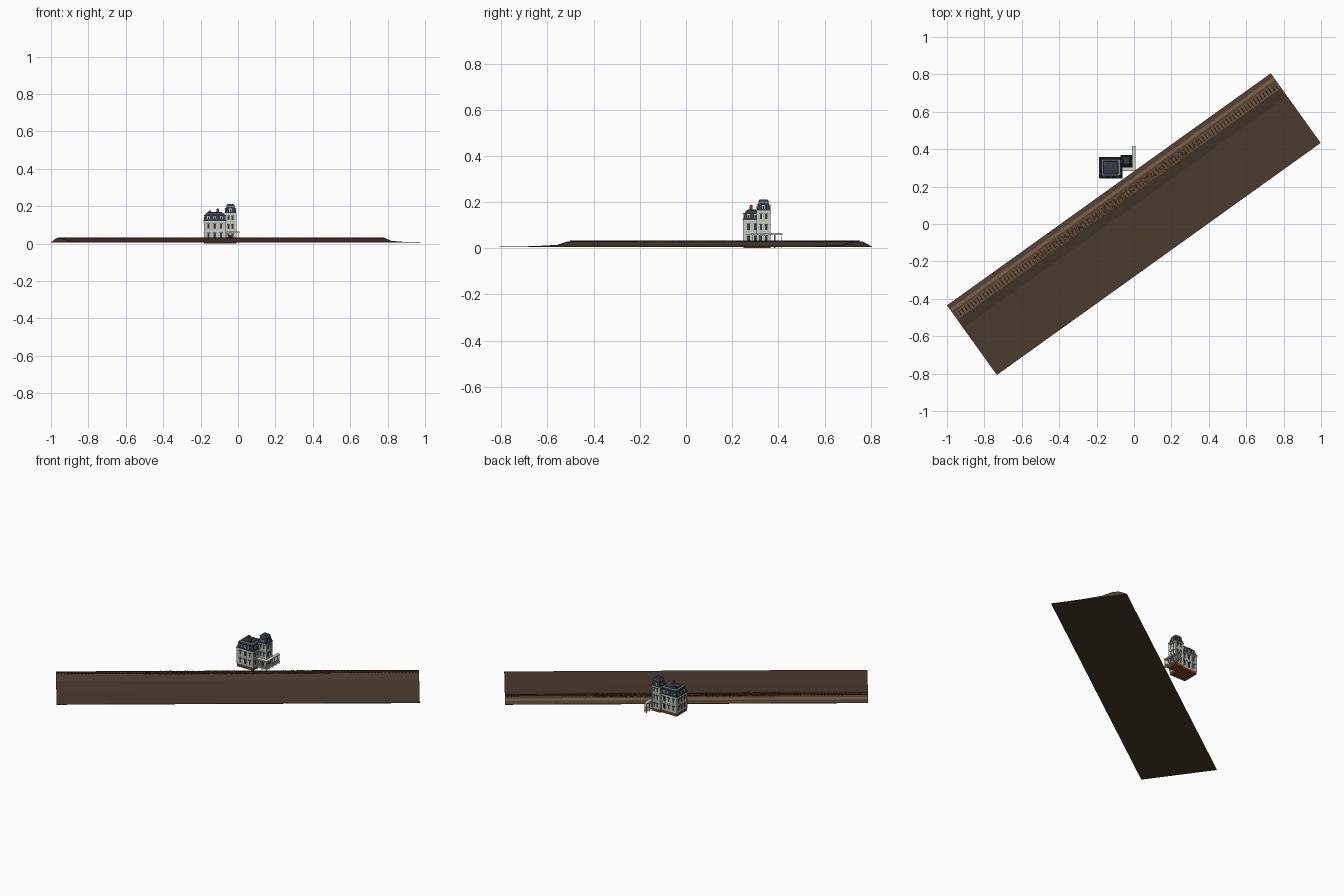
import bpy, bmesh, math, random
from mathutils import Vector, Matrix

if "Cube" in bpy.data.objects:
    bpy.data.objects.remove(bpy.data.objects["Cube"])
random.seed(4)


def material(name, rgb):
    lin = [(c / 255 / 12.92 if c < 11 else ((c / 255 + 0.055) / 1.055) ** 2.4) for c in rgb]
    m = bpy.data.materials.new(name)
    m.use_nodes = True
    m.diffuse_color = (*lin, 1)
    m.node_tree.nodes["Principled BSDF"].inputs["Base Color"].default_value = (*lin, 1)
    return m


EARTH = material("earth", (75, 59, 46))
PATH = material("path", (112, 88, 62))
BALLAST = material("ballast", (102, 82, 60))
TIMBER = material("dark timber", (48, 36, 27))
RUST = material("rusty steel", (92, 56, 36))
WALL = material("pale wall", (190, 196, 178))
TRIM = material("trim", (214, 214, 204))
SLATE = material("slate", (44, 58, 66))
GLASS = material("dark glass", (50, 60, 72))
BRICK = material("brick", (132, 64, 42))


def finish(name, bm, mats):
    bmesh.ops.recalc_face_normals(bm, faces=bm.faces)
    me = bpy.data.meshes.new(name)
    bm.to_mesh(me)
    bm.free()
    for m in mats:
        me.materials.append(m)
    ob = bpy.data.objects.new(name, me)
    bpy.context.scene.collection.objects.link(ob)
    return ob


def add_box(bm, x0, x1, y0, y1, z0, z1, inset=0, mat=0, turn=0):
    """Box whose top may be inset, to make a mansard."""
    c = Vector(((x0 + x1) / 2, (y0 + y1) / 2, (z0 + z1) / 2))
    size = Matrix.Diagonal((x1 - x0, y1 - y0, z1 - z0, 1))
    res = bmesh.ops.create_cube(bm, size=1, matrix=Matrix.Translation(c) @ Matrix.Rotation(turn, 4, 'Z') @ size)
    for v in res["verts"]:
        if inset and v.co.z > c.z:
            v.co.x -= math.copysign(inset, v.co.x - c.x)
            v.co.y -= math.copysign(inset, v.co.y - c.y)
        for f in v.link_faces:
            f.material_index = mat


def boxes(name, mat, dims):
    bm = bmesh.new()
    for d in dims:
        add_box(bm, *d)
    return finish(name, bm, [mat])


# Embankment strip: one profile swept along the slanted line
LENGTH = 2.13
CORNER, ANGLE = (-1.0, -0.435, 0), math.atan2(0.5825, 0.8128)
profile = [(0, .007), (.025, .019), (.042, .026), (.052, .03), (.095, .03),
           (.15, .015), (.27, .009), (.458, .007), (.458, .005), (0, .005)]
bm = bmesh.new()
ends = [[bm.verts.new((u, -v, z)) for v, z in profile] for u in (0, LENGTH)]
for i in range(len(profile)):
    j = (i + 1) % len(profile)
    f = bm.faces.new((ends[0][i], ends[0][j], ends[1][j], ends[1][i]))
    f.material_index = {1: 1, 3: 2}.get(i, 0)
for ring in ends:
    bm.faces.new(ring)
parts = [finish("embankment", bm, [EARTH, PATH, BALLAST])]

# Sleepers and rails
sleepers = [(u * .02 + .01, u * .02 + .016, -.09, -.057, .0295, .032) for u in range(106)]
parts.append(boxes("sleepers", TIMBER, sleepers))
parts.append(boxes("rails", RUST, [(0, LENGTH, v, v + .0015, .031, .034) for v in (-.083, -.066)]))

# Rubble scattered along the middle stretch
bm = bmesh.new()
for i in range(1500):
    u, v = random.uniform(.52, 1.61), -random.uniform(.053, .094)
    s = random.uniform(.002, .004)
    add_box(bm, u - s, u + s, v - s / 2, v + s / 2, .0295, .032 + s / 4, 0,
            random.choice((0, 0, 0, 1, 2)), random.uniform(0, 3))
parts.append(finish("rubble", bm, [TIMBER, RUST, BALLAST]))
for ob in parts:
    ob.location = CORNER
    ob.rotation_euler.z = ANGLE

# House: main block and tower as (x0, x1, y0, y1)
MAIN = (-.18, -.068, .25, .353)
TOWER = (-.068, -.012, .308, .364)


def grow(r, d):
    return (r[0] - d, r[1] + d, r[2] - d, r[3] + d)


boxes("foundation", BRICK, [(*grow(r, .002), 0, .016) for r in (MAIN, TOWER)])
boxes("main_walls", WALL, [(*MAIN, .016, .122)])
boxes("tower_walls", WALL, [(*TOWER, .016, .163)])
boxes("cornices", TRIM, [(*grow(MAIN, .004), .116, .122), (*grow(TOWER, .003), .157, .163),
                         (*grow(MAIN, .0015), .066, .069), (*grow(TOWER, .0015), .066, .069),
                         (*grow(TOWER, .0015), .112, .115)])
boxes("eaves", SLATE, [(*grow(MAIN, .006), .122, .125), (*grow(TOWER, .005), .163, .166)])
boxes("mansard_roofs", SLATE, [(*grow(MAIN, .003), .125, .162, .012),
                               (*grow(TOWER, .002), .166, .2, .009)])
boxes("roof_curbs", TRIM, [(*grow(MAIN, -.008), .161, .164), (*grow(TOWER, -.005), .199, .203)])
boxes("roof_tops", GLASS, [(*grow(MAIN, -.012), .162, .168, .006), (*grow(TOWER, -.004), .203, .212, .008)])
boxes("corner_posts", TRIM, [(x - .003, x + .003, y - .003, y + .003, .016, top)
                             for r, top in ((MAIN, .118), (TOWER, .16))
                             for x in r[:2] for y in r[2:]])


# Windows and dormers on all four sides of a block
def wall_rect(r, side, t, w, out, depth):
    """Rectangle w wide at fraction t of one wall, reaching out and in."""
    x0, x1, y0, y1 = r
    if side in "fb":
        c = x0 + (x1 - x0) * t
        a, b = (y0 - out, y0 + depth) if side == "f" else (y1 - depth, y1 + out)
        return (c - w / 2, c + w / 2, a, b)
    c = y0 + (y1 - y0) * t
    a, b = (x0 - out, x0 + depth) if side == "l" else (x1 - depth, x1 + out)
    return (a, b, c - w / 2, c + w / 2)


frames, panes, hoods, dormers, caps = [], [], [], [], []


def window(r, side, t, z, h, w=.012):
    frames.append((*wall_rect(r, side, t, w + .005, .001, .001), z - .002, z + h + .002))
    panes.append((*wall_rect(r, side, t, w, .002, .001), z, z + h))
    hoods.append((*wall_rect(r, side, t, w + .007, .004, .001), z + h + .001, z + h + .004))


def dormer(r, side, t, z, h, w=.014):
    dormers.append((*wall_rect(r, side, t, w, .001, .014), z, z + h))
    panes.append((*wall_rect(r, side, t, w - .006, .002, 0), z + .003, z + h - .004))
    caps.append((*wall_rect(r, side, t, w + .004, .003, .014), z + h, z + h + .003))


for side in "fblr":
    for t in (.2, .5, .8):
        if not (side == "r" and t > .5):
            window(MAIN, side, t, .03, .026)
            window(MAIN, side, t, .08, .024)
        dormer(MAIN, side, t, .126, .023)
    if side != "l":
        for t in (.3, .7):
            window(TOWER, side, t, .028, .024, .01)
            window(TOWER, side, t, .078, .024, .01)
    for t in (.3, .7):
        window(TOWER, side, t, .127, .022, .01)
    dormer(TOWER, side, .5, .167, .02)
boxes("window_frames", TRIM, frames)
boxes("window_panes", GLASS, panes)
boxes("window_hoods", SLATE, hoods)
boxes("dormers", TRIM, dormers)
boxes("dormer_caps", SLATE, caps)

# Chimneys with corbelled caps
boxes("chimneys", BRICK, [(x - w, x + w, y - w, y + w, .15, z)
                          for x, y, h in ((-.108, .282, .187), (-.15, .325, .178))
                          for w, z in ((.005, h), (.0065, h - .003))])

# Corner porch wrapping the tower
WINGS = ((-.066, .006, .284, .308), (-.012, .008, .284, .418))
boxes("porch_floor", WALL, [(*r, .012, .017) for r in WINGS])
boxes("porch_roof", TRIM, [(*r, .058, .065) for r in WINGS])
POSTS = [(-.06, .287), (-.03, .287), (.004, .287)] + [(.004, .287 + .032 * i) for i in range(1, 5)]
POSTS += [(-.009, .415), (-.009, .385)]
boxes("porch_posts", TRIM, [(x - .0018, x + .0018, y - .0018, y + .0018, 0, .058) for x, y in POSTS])
boxes("porch_rails", TRIM, [d for z in (.022, .031) for d in (
    (-.06, .004, .286, .288, z, z + .002), (.003, .005, .287, .415, z, z + .002),
    (-.009, .004, .414, .416, z, z + .002))])
boxes("front_door", TIMBER, [(*wall_rect(TOWER, "f", .5, .012, .003, .001), .017, .045)])
